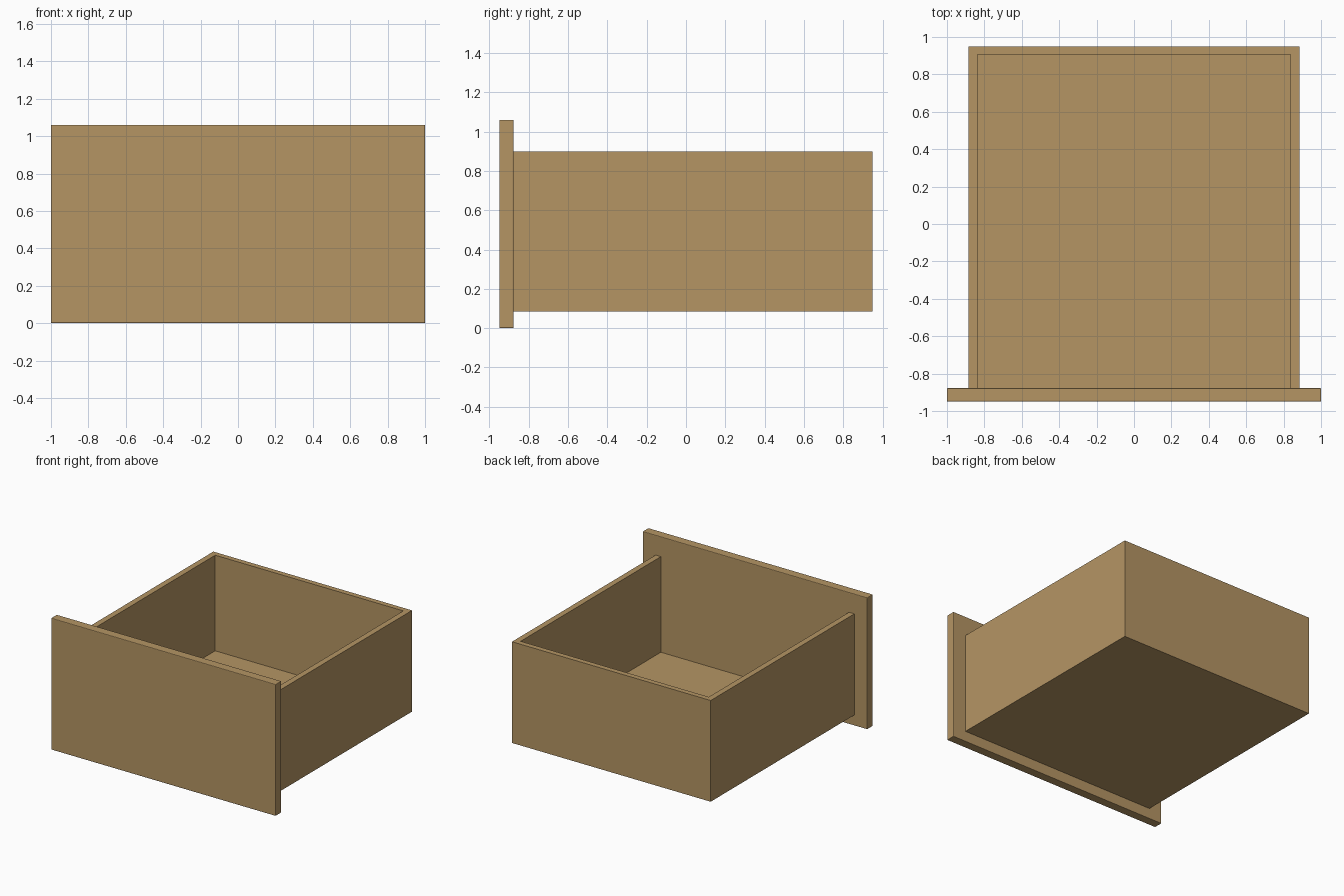
import bpy
import bmesh

if "Cube" in bpy.data.objects:
    bpy.data.objects.remove(bpy.data.objects["Cube"])

wood = bpy.data.materials.new("light_wood")
wood.diffuse_color = (0.46, 0.30, 0.127, 1)
wood.use_nodes = True
wood.node_tree.nodes["Principled BSDF"].inputs["Base Color"].default_value = wood.diffuse_color


def board(name, x, y, z, bevel=0.0):
    """Axis-aligned board given its (min, max) range on each axis."""
    bm = bmesh.new()
    bmesh.ops.create_cube(bm, size=1)
    for v in bm.verts:
        for i, (lo, hi) in enumerate((x, y, z)):
            v.co[i] = lo if v.co[i] < 0 else hi
    mesh = bpy.data.meshes.new(name)
    bm.to_mesh(mesh)
    bm.free()
    mesh.materials.append(wood)
    ob = bpy.data.objects.new(name, mesh)
    bpy.context.collection.objects.link(ob)
    if bevel:
        mod = ob.modifiers.new("edge_chamfer", 'BEVEL')
        mod.width = bevel
        mod.segments = 2
    return ob


W, T = 0.885, 0.047           # half width of the box, wall thickness
FRONT, BACK = -0.877, 0.95    # box depth range
BASE, FLOOR, RIM = 0.085, 0.13, 0.90

# Overhanging front panel with slightly eased edges
board("front_panel", (-1, 1), (-0.95, FRONT), (0, 1.06), 0.005)

# Tray: floor, back and two sides, butted so no faces overlap
board("drawer_floor", (-W + T, W - T), (FRONT, BACK - 0.043), (BASE, FLOOR))
board("back_wall", (-W + T, W - T), (BACK - 0.043, BACK), (BASE, RIM))
for name, s in (("left_side", -1), ("right_side", 1)):
    board(name, tuple(sorted((s * W, s * (W - T)))), (FRONT, BACK), (BASE, RIM))
